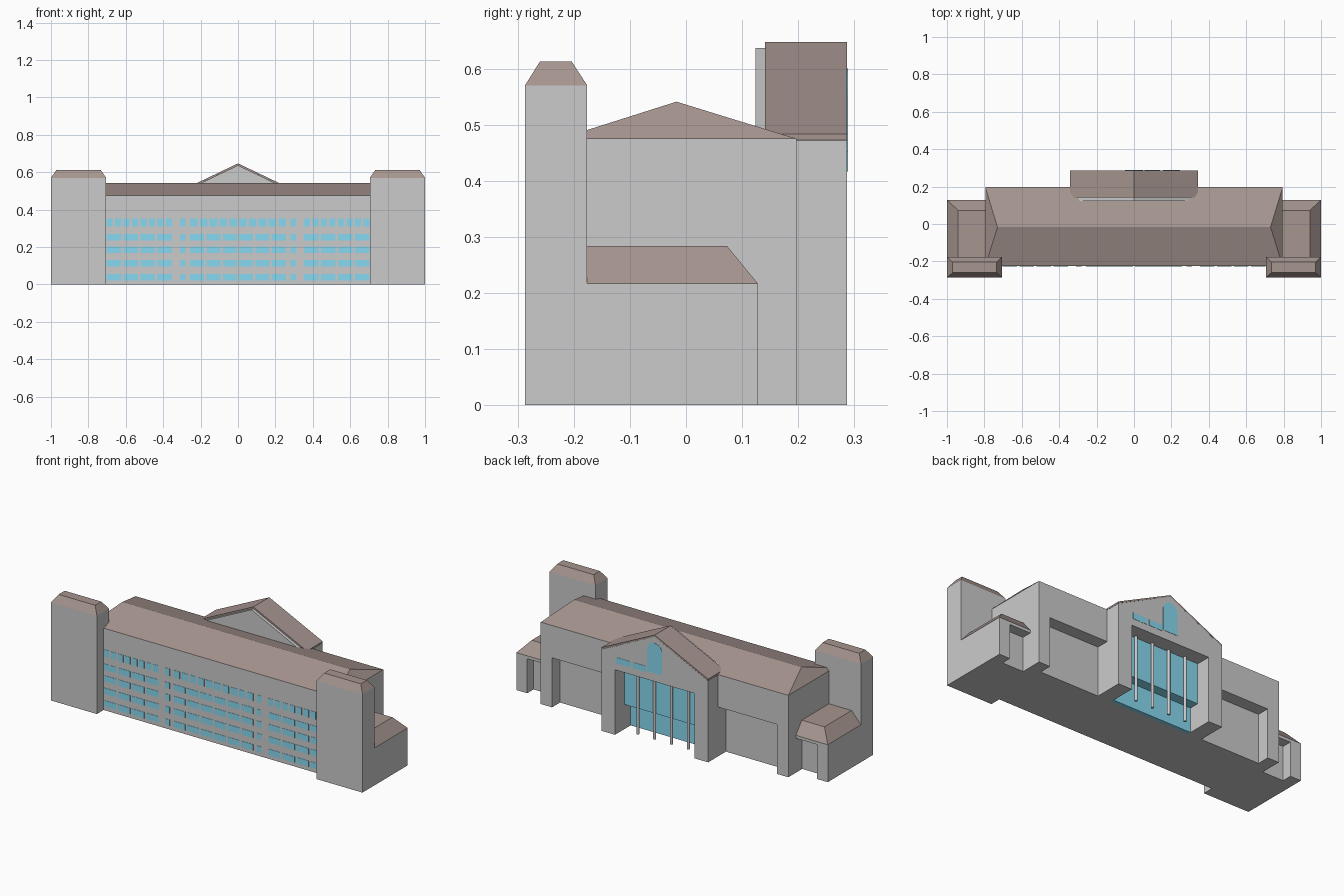
import bpy, bmesh, math

if "Cube" in bpy.data.objects:
    bpy.data.objects.remove(bpy.data.objects["Cube"])


def colour(name, rgb):
    m = bpy.data.materials.new(name)
    m.diffuse_color = (*rgb, 1)
    m.use_nodes = True
    m.node_tree.nodes["Principled BSDF"].inputs["Base Color"].default_value = m.diffuse_color
    return m


BROWN = colour("roof_brown", (0.38, 0.30, 0.275))
BLUE = colour("window_blue", (0.25, 0.70, 0.88))


def finish(name, bm, mat=None):
    bmesh.ops.recalc_face_normals(bm, faces=bm.faces)
    me = bpy.data.meshes.new(name)
    bm.to_mesh(me)
    bm.free()
    if mat:
        me.materials.append(mat)
    ob = bpy.data.objects.new(name, me)
    bpy.context.collection.objects.link(ob)
    return ob


def hull(name, pts, mat=None):
    bm = bmesh.new()
    for p in pts:
        bm.verts.new(p)
    bmesh.ops.convex_hull(bm, input=bm.verts)
    bmesh.ops.dissolve_limit(bm, angle_limit=0.01, verts=bm.verts, edges=bm.edges)
    return finish(name, bm, mat)


def rect(x0, x1, y0, y1, z):
    return [(x, y, z) for x in (x0, x1) for y in (y0, y1)]


def box(name, x, y, z, mat=None):
    return hull(name, rect(*x, *y, z[0]) + rect(*x, *y, z[1]), mat)


def prism(name, profile, y0, y1, mat=None):
    # xz profile extruded along y
    bm = bmesh.new()
    f = bm.faces.new([bm.verts.new((x, y0, z)) for x, z in profile])
    ext = bmesh.ops.extrude_face_region(bm, geom=[f])
    for v in ext["geom"]:
        if isinstance(v, bmesh.types.BMVert):
            v.co.y = y1
    return finish(name, bm, mat)


def mirrored(ob):
    bm = bmesh.new()
    bm.from_mesh(ob.data)
    for v in bm.verts:
        v.co.x *= -1
    mats = ob.data.materials
    finish(ob.name + "_left", bm, mats[0] if len(mats) else None)


# main block: core, overhanging upper storey, hipped roof
box("main_core", (-.795, .795), (-.225, .124), (0, .475))
box("upper_storey", (-.795, .795), (.124, .197), (.287, .475))
hull("main_roof", rect(-.795, .795, -.225, .197, .475)
     + [(-.73, -.017, .541), (.73, -.017, .541)], BROWN)

# mirrored ends: rear pillar, front tower, side wing
ends = [
    box("rear_pillar", (.722, .795), (.124, .197), (0, .287)),
    box("tower", (.705, 1), (-.287, -.176), (0, .57)),
    hull("tower_roof", rect(.705, 1, -.287, -.176, .57)
         + rect(.735, .97, -.26, -.204, .613), BROWN),
    box("wing", (.795, 1), (-.176, .07), (0, .217)),
    box("wing_lintel", (.795, 1), (.07, .128), (.2, .217)),
    box("wing_pillar", (.93, 1), (.07, .128), (0, .2)),
    hull("wing_roof", rect(.79, 1, -.176, .128, .217)
         + rect(.79, .94, -.176, .073, .284), BROWN),
]
for ob in ends:
    mirrored(ob)

# rear entrance: gabled block with tall opening
w, o, top = .343, .255, .377
prism("entrance_block", [(-w, 0), (-o, 0), (-o, top), (o, top), (o, 0), (w, 0),
                         (w, .472), (0, .637), (-w, .472)], .124, .287).location.y = 0
prism("entrance_roof", [(-w, .473), (0, .637), (w, .473), (w, .483), (0, .647),
                        (-w, .483)], .141, .287, BROWN)

# entrance glazing, stepped back at the ground floor
box("upper_glazing", (-o, o), (.124, .2), (.143, top), BLUE)
box("lower_glazing", (-o, o), (.12, .143), (0, .143), BLUE)

# slim entrance columns
for i in range(4):
    bm = bmesh.new()
    bmesh.ops.create_cone(bm, cap_ends=True, segments=12, radius1=.008,
                          radius2=.008, depth=top)
    finish("entrance_column", bm).location = (-.162 + .108 * i, .21, top / 2)

# gable windows: one arch and two small panes
arch = [(-.048, .425), (.048, .425)] + [
    (.048 * math.cos(a), .552 + .048 * math.sin(a))
    for a in [math.pi * k / 12 for k in range(13)]]
prism("arched_window", arch, .285, .2885, BLUE)
for x0, x1 in ((.055, .14), (.155, .247)):
    box("small_window", (x0, x1), (.285, .2885), (.417, .452), BLUE)


# front windows: five rows, the top row divided more finely
def window_run(x0, x1, n, z0, z1, gap):
    pitch = (x1 - x0 + gap) / n
    for i in range(n):
        a = x0 + i * pitch
        box("front_window", (a, a + pitch - gap), (-.2265, -.22), (z0, z1), BLUE)


for row, (z0, z1) in enumerate([(.022, .057), (.095, .13), (.167, .202),
                                (.235, .27), (.31, .352)]):
    side, mid = (8, 10) if row == 4 else (4, 6)
    gap = .012
    window_run(-.703, -.353, side, z0, z1, gap)
    window_run(-.31, -.28, 1, z0, z1, gap)
    window_run(-.256, .256, mid, z0, z1, gap)
    window_run(.28, .31, 1, z0, z1, gap)
    window_run(.353, .703, side, z0, z1, gap)
